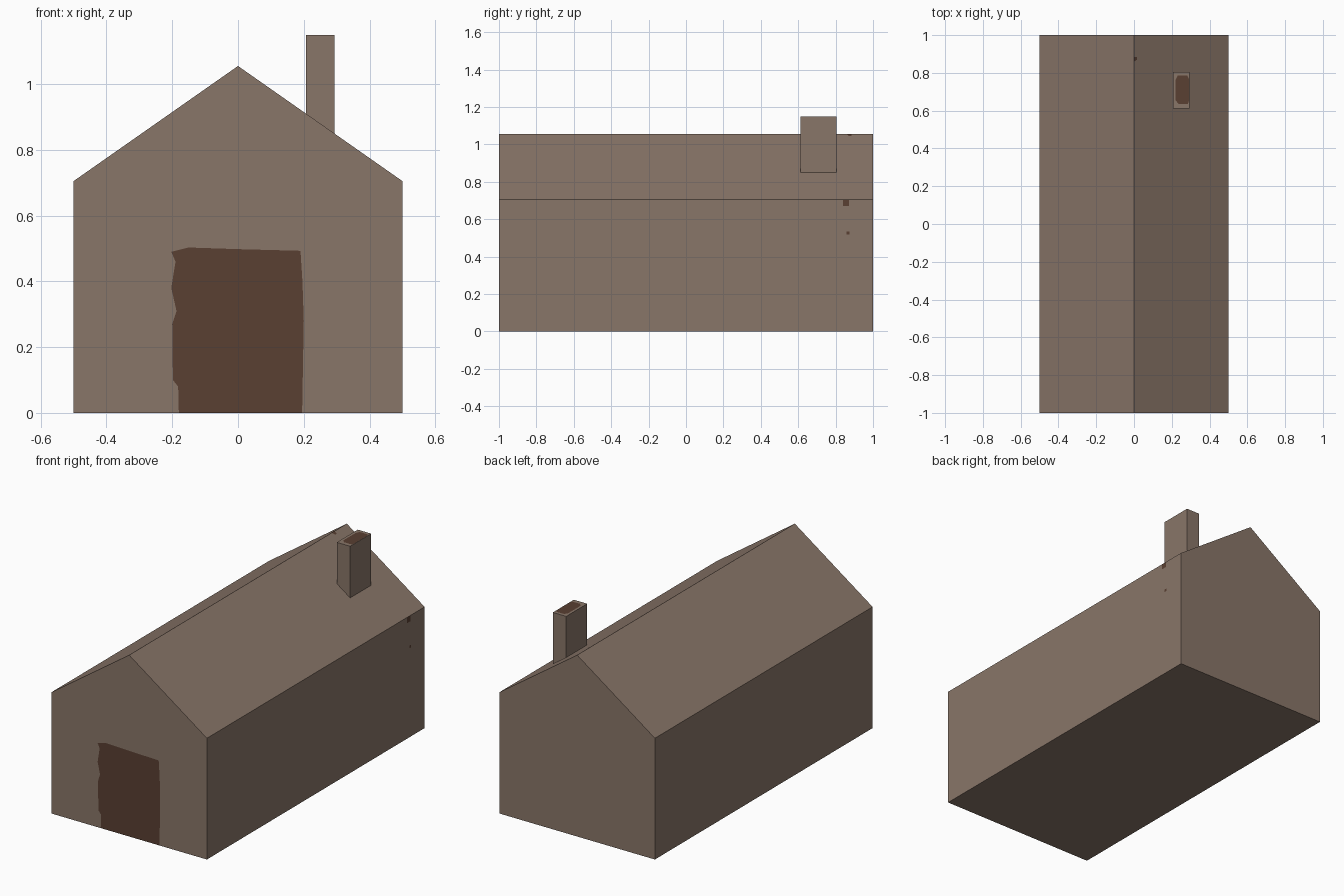
import bpy, bmesh

if "Cube" in bpy.data.objects:
    bpy.data.objects.remove(bpy.data.objects["Cube"])

EAVE, RIDGE, HALF_W, HALF_L = 0.705, 1.055, 0.5, 1.0


def material(name, rgb):
    m = bpy.data.materials.new(name)
    m.diffuse_color = (*rgb, 1.0)
    m.use_nodes = True
    m.node_tree.nodes["Principled BSDF"].inputs["Base Color"].default_value = m.diffuse_color
    return m


TAUPE = material("taupe wall", (0.25, 0.18, 0.14))
DARK = material("dark brown", (0.10, 0.05, 0.032))


def build(name, faces):
    """Make an object from (points, material slot) polygons, welded together."""
    bm = bmesh.new()
    for pts, slot in faces:
        bm.faces.new([bm.verts.new(p) for p in pts]).material_index = slot
    bmesh.ops.remove_doubles(bm, verts=bm.verts, dist=1e-5)
    me = bpy.data.meshes.new(name)
    bm.to_mesh(me)
    bm.free()
    me.materials.append(TAUPE)
    me.materials.append(DARK)
    ob = bpy.data.objects.new(name, me)
    bpy.context.collection.objects.link(ob)
    return ob


def roof_z(x):
    return RIDGE - (RIDGE - EAVE) * abs(x) / HALF_W


# House body: gable profile swept along y, with the doorway cut into the front
gable = [(-HALF_W, 0), (HALF_W, 0), (HALF_W, EAVE), (0, RIDGE), (-HALF_W, EAVE)]
door = [(-0.18, 0), (-0.182, 0.08), (-0.198, 0.10), (-0.2, 0.27), (-0.187, 0.31),
        (-0.203, 0.38), (-0.19, 0.46), (-0.203, 0.49), (-0.15, 0.503),
        (0.0, 0.498), (0.19, 0.493), (0.196, 0.4), (0.2, 0.28), (0.195, 0.0)]
front = [gable[0]] + door + gable[1:]
at = lambda pts, y: [(x, y, z) for x, z in pts]
faces = [(at(front, -HALF_L), 0),
         (at(door[::-1], -HALF_L), 1),
         (at(gable[::-1], HALF_L), 0)]
for a, b in zip(gable, gable[1:] + gable[:1]):
    faces.append(([(a[0], -HALF_L, a[1]), (a[0], HALF_L, a[1]),
                   (b[0], HALF_L, b[1]), (b[0], -HALF_L, b[1])], 0))
build("house_body", faces)

# Chimney: four walls standing on the roof slope, dark flue opening in the top
X0, X1, Y0, Y1, TOP = 0.207, 0.293, 0.612, 0.805, 1.15
ring = [(X0, Y0), (X1, Y0), (X1, Y1), (X0, Y1)]
faces = []
for a, b in zip(ring, ring[1:] + ring[:1]):
    faces.append(([(*a, roof_z(a[0])), (*b, roof_z(b[0])), (*b, TOP), (*a, TOP)], 0))
flue = [(0.236, 0.635), (0.286, 0.635), (0.29, 0.65), (0.29, 0.77),
        (0.282, 0.787), (0.232, 0.787), (0.221, 0.765), (0.221, 0.655)]
up = lambda pts: [(x, y, TOP) for x, y in pts]
faces.append((up(flue), 1))
corner_of = [0, 1, 1, 2, 2, 3, 3, 0]
for i in range(8):
    j = (i + 1) % 8
    ca, cb = ring[corner_of[i]], ring[corner_of[j]]
    pts = [ca, cb, flue[j], flue[i]] if ca != cb else [ca, flue[j], flue[i]]
    faces.append((up(pts), 0))
build("chimney", faces)

# Small dark marks on the right wall and by the ridge
for name, y, z, r in (("wall_mark_upper", 0.855, 0.688, 0.016),
                      ("wall_mark_lower", 0.866, 0.526, 0.008)):
    x = HALF_W + 0.001
    build(name, [([(x, y - r, z - r), (x, y + r, z - r),
                   (x, y + r, z + r), (x, y - r, z + r)], 1)])
build("ridge_mark", [([(x, y, roof_z(x) + 0.001) for x, y in
                       ((0.0, 0.86), (0.016, 0.87), (0.016, 0.885), (0.0, 0.885))], 1)])
